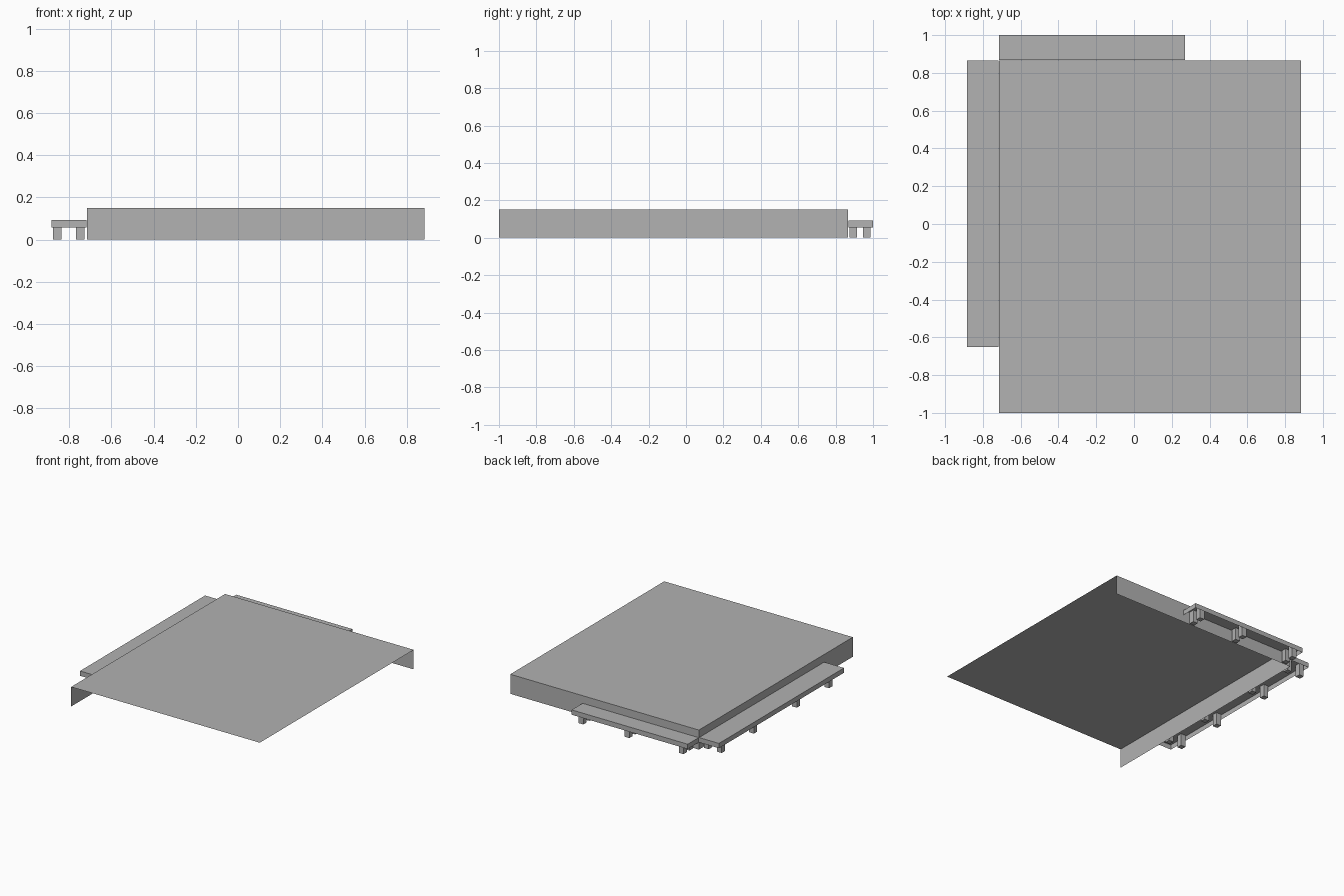
import bpy
import bmesh

old = bpy.data.objects.get("Cube")
if old:
    bpy.data.objects.remove(old, do_unlink=True)

grey = bpy.data.materials.new("plain_grey")
colour = (0.445, 0.445, 0.445, 1)
grey.diffuse_color = colour
grey.use_nodes = True
grey.node_tree.nodes["Principled BSDF"].inputs["Base Color"].default_value = colour


def box(name, low, high, open_sides=()):
    """Box between two corners, leaving out the faces on the open sides."""
    mesh = bpy.data.meshes.new(name)
    bm = bmesh.new()
    bmesh.ops.create_cube(bm, size=1)
    bm.normal_update()
    axes = {"x": 0, "y": 1, "z": 2}
    drop = [f for f in bm.faces for side in open_sides
            if f.normal[axes[side[1]]] * (1 if side[0] == "+" else -1) > 0.9]
    bmesh.ops.delete(bm, geom=drop, context="FACES")
    for v in bm.verts:
        v.co = [l + (c + 0.5) * (h - l) for c, l, h in zip(v.co, low, high)]
    bm.to_mesh(mesh)
    bm.free()
    mesh.materials.append(grey)
    obj = bpy.data.objects.new(name, mesh)
    bpy.context.collection.objects.link(obj)


def leg(name, x, y):
    r = 0.02
    box(name, (x - r, y - r, 0), (x + r, y + r, STEP_TOP), ("+z",))


STEP_LOW, STEP_TOP = 0.056, 0.093
SIDE, BACK = -0.715, 0.865

# Main platform: top with skirts on the back and right side only
box("platform", (SIDE, -1, 0), (0.885, BACK, 0.15), ("-z", "-y", "+x"))

# Lower steps, hollow underneath and open against the platform
box("back_step", (SIDE, BACK + 0.003, STEP_LOW), (0.27, 1, STEP_TOP), ("-z", "-y"))
box("side_step", (-0.885, -0.65, STEP_LOW), (SIDE - 0.002, BACK, STEP_TOP), ("-z", "+x"))

# Paired legs under each step
for x in (-0.65, -0.19, 0.2):
    for y in (0.895, 0.967):
        leg("back_step_leg", x, y)
for y in (-0.5, -0.11, 0.41, 0.8):
    for x in (-0.857, -0.747):
        leg("side_step_leg", x, y)
